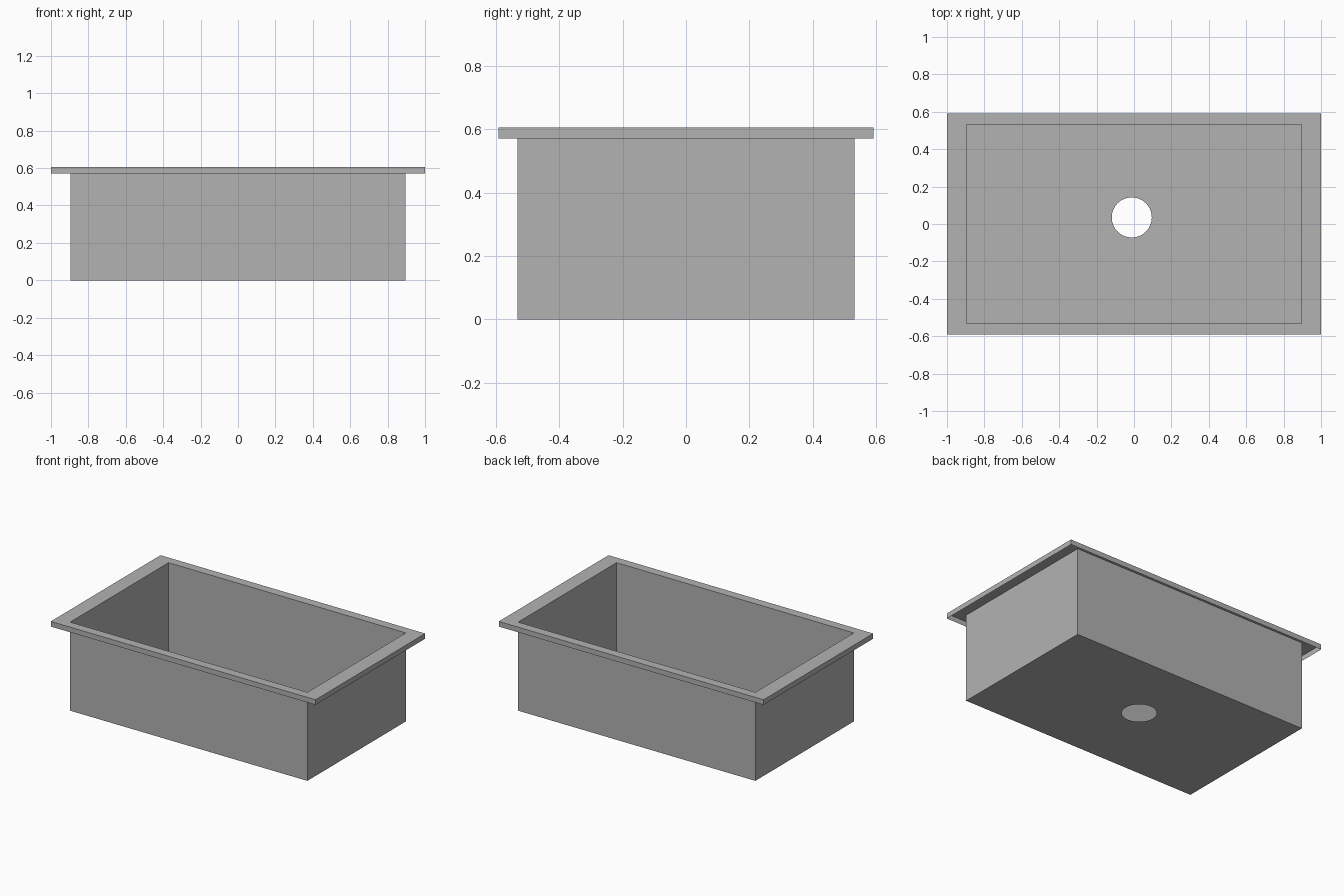
import bpy
import bmesh
from mathutils import Matrix

default_cube = bpy.data.objects.get("Cube")
if default_cube:
    bpy.data.objects.remove(default_cube, do_unlink=True)

# Overall sizes
BOWL = (0.896, 0.531)
RIM = (1.0, 0.592)
TOP, LIP = 0.605, 0.57
DRAIN_CENTRE, DRAIN_RADIUS = (-0.012, 0.035, 0), 0.107

steel = bpy.data.materials.new("grey steel")
colour = (0.448, 0.448, 0.448, 1)
steel.use_nodes = True
steel.diffuse_color = colour
steel.node_tree.nodes["Principled BSDF"].inputs["Base Color"].default_value = colour


def ring(bm, half, z):
    """Add a closed rectangle of edges at height z."""
    x, y = half
    verts = [bm.verts.new((sx * x, sy * y, z))
             for sx, sy in ((-1, -1), (1, -1), (1, 1), (-1, 1))]
    edges = [bm.edges.new((verts[i], verts[(i + 1) % 4])) for i in range(4)]
    return verts, edges


def skin(bm, lower, upper):
    """Join two rectangles with four flat faces."""
    for i in range(4):
        j = (i + 1) % 4
        bm.faces.new((lower[i], lower[j], upper[j], upper[i]))


def finish(bm, name):
    mesh = bpy.data.meshes.new(name)
    bm.to_mesh(mesh)
    bm.free()
    mesh.materials.append(steel)
    obj = bpy.data.objects.new(name, mesh)
    bpy.context.collection.objects.link(obj)
    return obj


# Thin sheet bowl: four walls
bm = bmesh.new()
base, base_edges = ring(bm, BOWL, 0)
top, _ = ring(bm, BOWL, TOP)
skin(bm, base, top)

# Bowl floor with a round drain opening
drain = bmesh.ops.create_circle(bm, segments=64, radius=DRAIN_RADIUS,
                                matrix=Matrix.Translation(DRAIN_CENTRE))
drain_edges = list({e for v in drain["verts"] for e in v.link_edges})
floor = bmesh.ops.triangle_fill(bm, edges=base_edges + drain_edges,
                                use_beauty=True, normal=(0, 0, -1))
for face in floor["geom"]:
    if isinstance(face, bmesh.types.BMFace) and face.normal.z > 0:
        face.normal_flip()
finish(bm, "sink_bowl")

# Flat rim with its outer edge folded down, open underneath
bm = bmesh.new()
inner, _ = ring(bm, BOWL, TOP)
outer, _ = ring(bm, RIM, TOP)
lip, _ = ring(bm, RIM, LIP)
skin(bm, outer, inner)
skin(bm, lip, outer)
finish(bm, "sink_rim")
